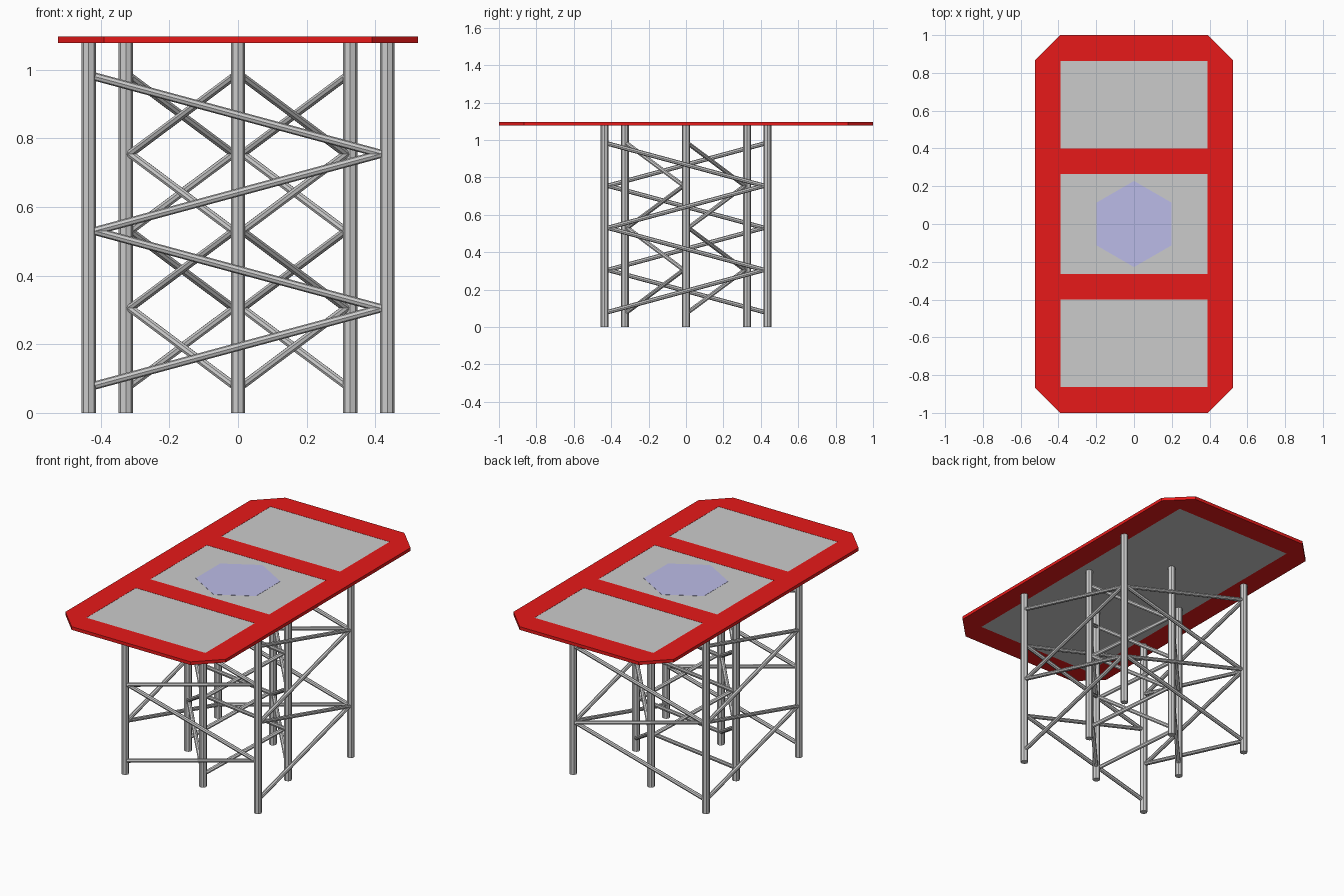
import bpy, bmesh
from math import pi, sin, cos
from mathutils import Vector

if "Cube" in bpy.data.objects:
    bpy.data.objects.remove(bpy.data.objects["Cube"])

Z0, Z1 = 1.078, 1.097          # table top underside / upper side
LEVELS = [0.08, 0.305, 0.53, 0.755, 0.98]


def material(name, rgb):
    m = bpy.data.materials.new(name)
    m.diffuse_color = (*rgb, 1)
    m.use_nodes = True
    m.node_tree.nodes["Principled BSDF"].inputs["Base Color"].default_value = m.diffuse_color
    return m


def finish(name, bm, mat=None):
    bmesh.ops.recalc_face_normals(bm, faces=bm.faces)
    me = bpy.data.meshes.new(name)
    bm.to_mesh(me)
    bm.free()
    ob = bpy.data.objects.new(name, me)
    bpy.context.collection.objects.link(ob)
    if mat:
        me.materials.append(mat)
    return ob


def extrude_up(bm, height):
    ret = bmesh.ops.extrude_face_region(bm, geom=bm.faces[:])
    verts = [g for g in ret["geom"] if isinstance(g, bmesh.types.BMVert)]
    bmesh.ops.translate(bm, verts=verts, vec=(0, 0, height))


def prism(name, pts, z0, z1, mat=None):
    bm = bmesh.new()
    bm.faces.new([bm.verts.new((x, y, z0)) for x, y in pts])
    extrude_up(bm, z1 - z0)
    return finish(name, bm, mat)


def rect(x, ya, yb):
    return [(x, ya), (x, yb), (-x, yb), (-x, ya)]


def tube(name, a, b, r, sides=8):
    a, b = Vector(a), Vector(b)
    bpy.ops.mesh.primitive_cylinder_add(vertices=sides, radius=r, depth=(b - a).length,
                                        location=(a + b) / 2)
    ob = bpy.context.object
    ob.name = name
    ob.rotation_euler = (b - a).to_track_quat('Z', 'Y').to_euler()
    return ob


def zigzag(name, p, q):
    """Four braces climbing between two legs, starting low at p."""
    p, q = Vector((*p, 0)), Vector((*q, 0))
    inset = (q - p).normalized() * 0.018
    ends = [p + inset, q - inset]
    for i in range(4):
        a, b = ends[i % 2].copy(), ends[(i + 1) % 2].copy()
        a.z, b.z = LEVELS[i], LEVELS[i + 1]
        tube(name, a, b, 0.012)


red = material("red_frame", (0.8, 0.01, 0.01))
blue = material("blue_inlay", (0.5, 0.5, 0.8))

# Chamfered red frame with one large opening
X, Y, C = 0.525, 1.0, 0.135
ix, iy = 0.39, 0.862
outer = [(X - C, -Y), (X, -Y + C), (X, Y - C), (X - C, Y),
         (C - X, Y), (-X, Y - C), (-X, C - Y), (C - X, -Y)]
bm = bmesh.new()
o = [bm.verts.new((x, y, Z0)) for x, y in outer]
n = [bm.verts.new((x, y, Z0)) for x, y in rect(ix, -iy, iy)]
for i in range(4):
    j = (i + 1) % 4
    bm.faces.new((o[2 * i], o[2 * i + 1], n[i]))
    bm.faces.new((o[2 * i + 1], o[(2 * i + 2) % 8], n[j], n[i]))
extrude_up(bm, Z1 - Z0)
finish("table_frame", bm, red)

# Grey panel, red crossbars and hexagon inlay
prism("table_panel", rect(ix, -iy, iy), Z0, Z1 - 0.001)
for s in (-1, 1):
    prism("crossbar", rect(ix, s * 0.332 - 0.067, s * 0.332 + 0.067), Z1 - 0.006, Z1, red)
hexagon = [(0.228 * cos(pi / 2 + i * pi / 3), 0.228 * sin(pi / 2 + i * pi / 3)) for i in range(6)]
prism("hexagon_inlay", hexagon, Z1 - 0.006, Z1, blue)

# Legs: outer square and inner diamond
S, D = 0.435, 0.327
for x in (-S, S):
    for y in (-S, S):
        tube("corner_leg", (x, y, 0), (x, y, Z0), 0.021)
for x, y in ((D, 0), (-D, 0), (0, D), (0, -D)):
    tube("inner_leg", (x, y, 0), (x, y, Z0), 0.021)

# Zigzag braces on the square
zigzag("front_brace", (-S, -S), (S, -S))
zigzag("back_brace", (-S, S), (S, S))
zigzag("right_brace", (S, -S), (S, S))
zigzag("left_brace", (-S, S), (-S, -S))

# Zigzag braces on the diamond
for s in (-1, 1):
    zigzag("inner_front_brace", (0, -D), (s * D, 0))
    zigzag("inner_back_brace", (s * D, 0), (0, D))
